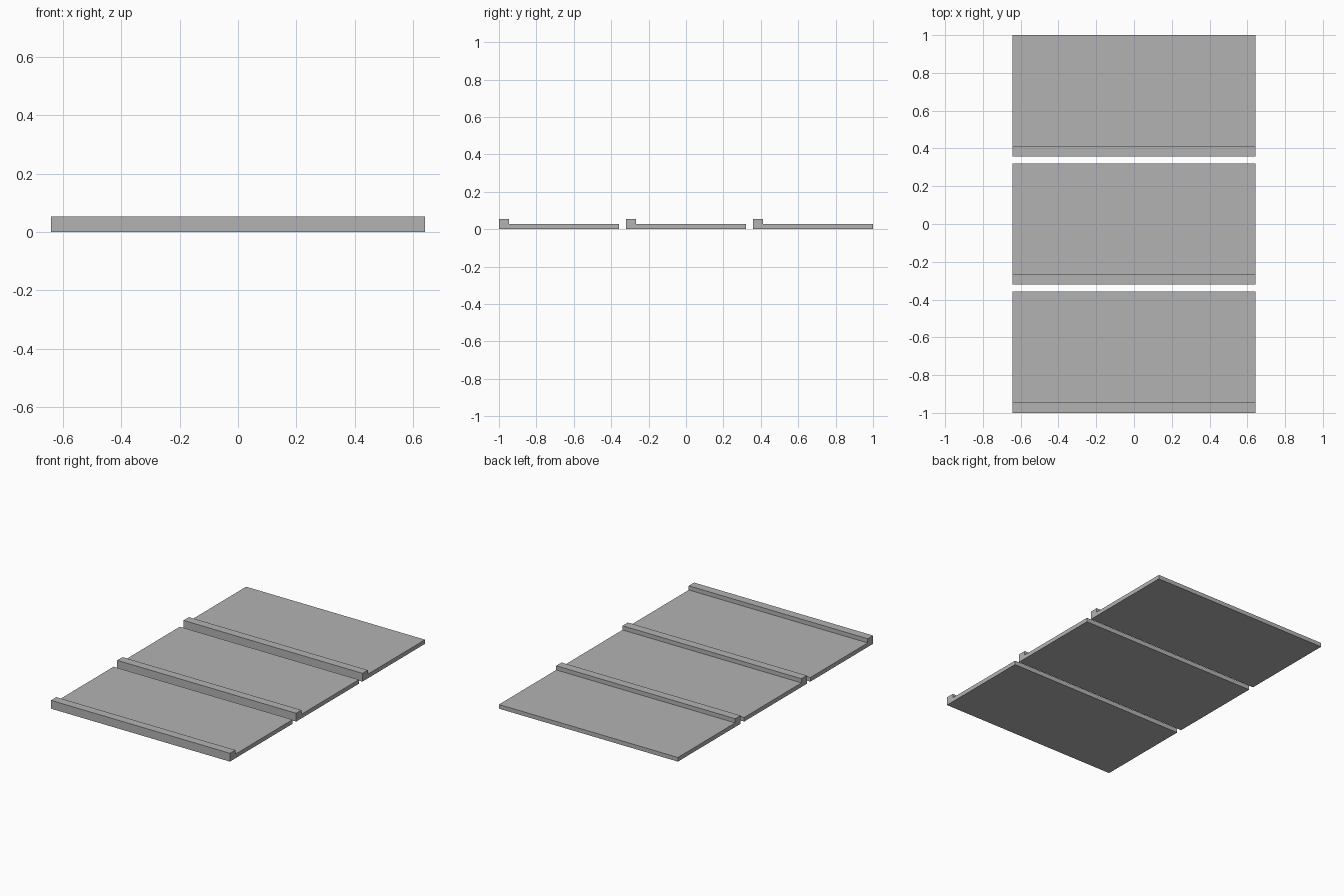
import bpy
import bmesh

cube = bpy.data.objects.get("Cube")
if cube:
    bpy.data.objects.remove(cube, do_unlink=True)

WIDTH, DEPTH, PITCH = 1.284, 0.642, 0.679
BASE, LIP_HEIGHT, LIP_DEPTH = 0.027, 0.054, 0.055

grey = bpy.data.materials.new("plain grey")
grey.use_nodes = True
colour = (0.45, 0.45, 0.45, 1)
grey.diffuse_color = colour
grey.node_tree.nodes["Principled BSDF"].inputs["Base Color"].default_value = colour


def make_panel(name, y_centre):
    """Flat slab with a raised lip along its front edge, extruded along x."""
    front, back = -DEPTH / 2, DEPTH / 2
    profile = [(front, 0), (back, 0), (back, BASE), (front + LIP_DEPTH, BASE),
               (front + LIP_DEPTH, LIP_HEIGHT), (front, LIP_HEIGHT)]
    bm = bmesh.new()
    face = bm.faces.new([bm.verts.new((-WIDTH / 2, y, z)) for y, z in profile])
    result = bmesh.ops.extrude_face_region(bm, geom=[face])
    moved = [v for v in result["geom"] if isinstance(v, bmesh.types.BMVert)]
    bmesh.ops.translate(bm, verts=moved, vec=(WIDTH, 0, 0))
    bmesh.ops.recalc_face_normals(bm, faces=bm.faces)
    mesh = bpy.data.meshes.new(name)
    bm.to_mesh(mesh)
    bm.free()
    mesh.materials.append(grey)
    panel = bpy.data.objects.new(name, mesh)
    panel.location.y = y_centre
    bpy.context.collection.objects.link(panel)


# Three identical panels in a row with narrow gaps
for i, name in enumerate(("front_panel", "middle_panel", "back_panel")):
    make_panel(name, (i - 1) * PITCH)
